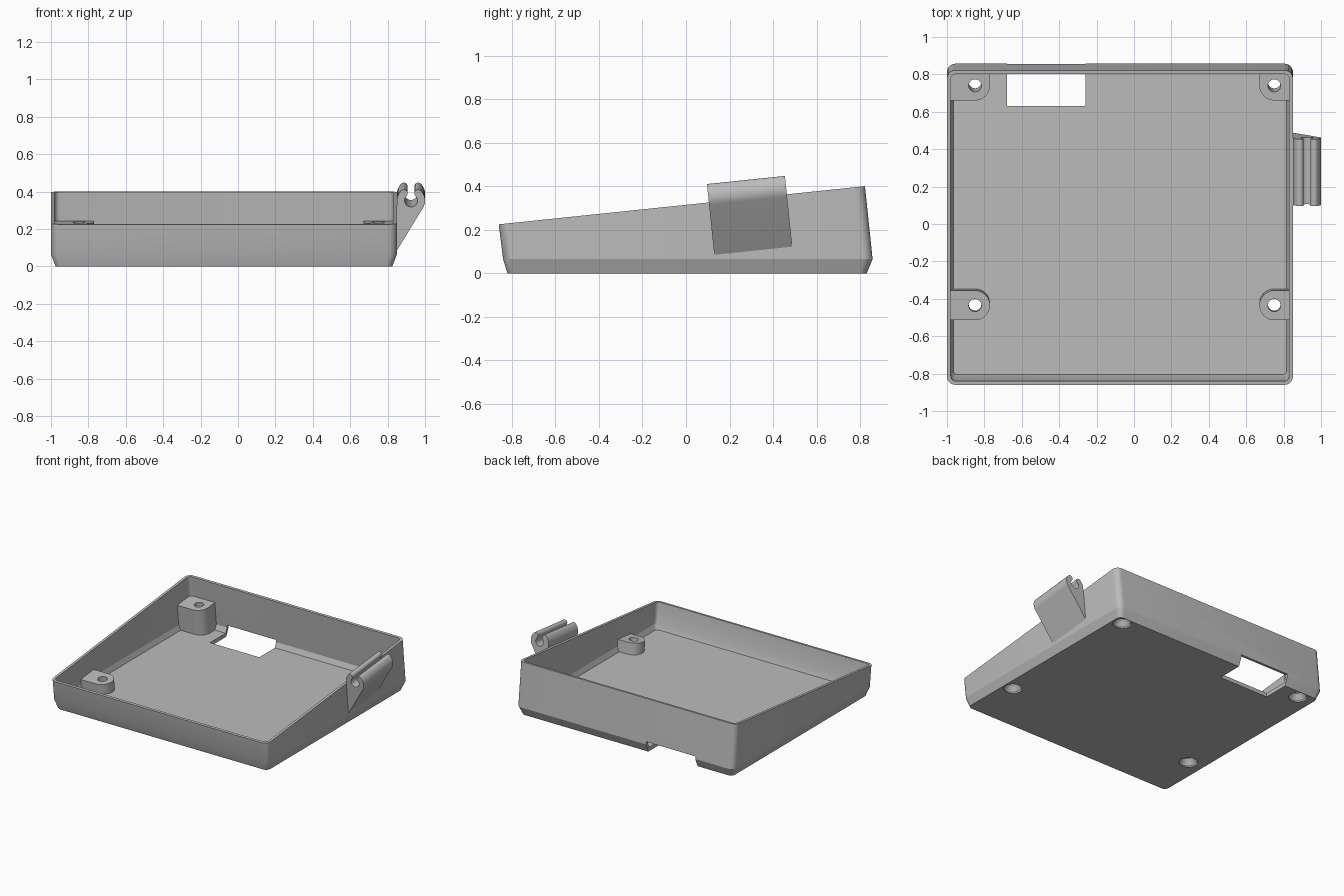
import bpy, bmesh, math
from mathutils import Matrix, Vector

TILT = math.atan(0.175 / 1.68)
MID_X = -0.075          # centre of the tray across its width

cube = bpy.data.objects.get("Cube")
if cube:
    bpy.data.objects.remove(cube, do_unlink=True)

grey = bpy.data.materials.new("plain grey")
grey.use_nodes = True
grey.diffuse_color = (0.5, 0.5, 0.5, 1)
grey.node_tree.nodes["Principled BSDF"].inputs["Base Color"].default_value = (0.5, 0.5, 0.5, 1)


def finish(name, bm, matrix=Matrix()):
    bm.transform(matrix)
    bmesh.ops.recalc_face_normals(bm, faces=bm.faces)
    mesh = bpy.data.meshes.new(name)
    bm.to_mesh(mesh)
    bm.free()
    mesh.materials.append(grey)
    obj = bpy.data.objects.new(name, mesh)
    bpy.context.collection.objects.link(obj)
    return obj


def tilted(x, y, z):
    return Matrix.Translation((x, y, z)) @ Matrix.Rotation(TILT, 4, 'X')


def loft(name, rings, matrix=Matrix()):
    """Closed solid through matching rings of points, capped at both ends."""
    bm = bmesh.new()
    loops = [[bm.verts.new(p) for p in ring] for ring in rings]
    n = len(loops[0])
    for a, b in zip(loops, loops[1:]):
        for i in range(n):
            j = (i + 1) % n
            bm.faces.new((a[i], a[j], b[j], b[i]))
    bm.faces.new(loops[0])
    bm.faces.new(loops[-1])
    return finish(name, bm, matrix)


def arc(cx, cy, r, start, end, steps):
    angles = [math.radians(start + (end - start) * i / steps) for i in range(steps + 1)]
    return [(cx + r * math.cos(a), cy + r * math.sin(a)) for a in angles]


def rounded_ring(half, y0, y1, r, height):
    pts = []
    for sx, y, start in ((1, y1 - r, 0), (-1, y1 - r, 90), (-1, y0 + r, 180), (1, y0 + r, 270)):
        pts += arc(MID_X + sx * (half - r), y, r, start, start + 90, 6)
    return [(x, y, height(y)) for x, y in pts]


def cut(obj, cutter):
    mod = obj.modifiers.new("cut", 'BOOLEAN')
    mod.operation = 'DIFFERENCE'
    mod.solver = 'EXACT'
    mod.object = cutter
    bpy.context.view_layer.objects.active = obj
    bpy.ops.object.modifier_apply(modifier=mod.name)


def rim(y):
    return 0.225 + (y + 0.86) * math.tan(TILT)


# Tray: outer skin up to the sloping rim, then down the inside to the floor
tray = loft("tray", [
    rounded_ring(0.90, -0.82, 0.83, 0.035, lambda y: 0),
    rounded_ring(0.925, -0.84, 0.857, 0.045, lambda y: 0.065),
    rounded_ring(0.925, -0.86, 0.822, 0.045, rim),
    rounded_ring(0.905, -0.84, 0.802, 0.028, rim),
    rounded_ring(0.905, -0.82, 0.837, 0.028, lambda y: 0.068),
    rounded_ring(0.89, -0.805, 0.82, 0.02, lambda y: 0.03),
])

# Cable opening through the floor and the foot of the back wall
bm = bmesh.new()
bmesh.ops.create_cube(bm, size=1)
opening = finish("opening_cutter", bm,
                 Matrix.Translation((-0.47, 0.78, 0.0)) @ Matrix.Diagonal((0.42, 0.3, 0.17, 1)))
cut(tray, opening)
cutters = [opening]
parts = [tray]


def screw_cutter(matrix):
    profile = [(0.065, -0.03), (0.065, 0.015), (0.034, 0.055), (0.034, 0.4)]
    rings = [[(x, y, z) for x, y in arc(0, 0, r, 0, 360, 24)[:-1]] for r, z in profile]
    return loft("screw_cutter", rings, matrix)


# Four screw posts, rounded on the inner side and merged with the walls
R = 0.08
for row, y, top in (("back", 0.74, 0.235), ("front", -0.435, 0.112)):
    for side, sx in (("left", 1), ("right", -1)):
        x = MID_X + 0.025 + sx * 0.8
        reach = abs(MID_X + sx * 0.907 - x)
        outline = [(reach, -R)] + arc(0, 0, R, 270, 180, 8)
        if row == "back":
            outline += [(-R, 0.079), (reach - 0.02, 0.079), (reach, 0.059)]
        else:
            outline += arc(0, 0, R, 180, 90, 8)[1:] + [(reach, R)]
        depth = (top - 0.025) / math.cos(TILT)
        rings = [[(sx * u, v, z) for u, v in outline] for z in (-depth, 0)]
        post = loft(f"{row}_{side}_screw_post", rings, tilted(x, y, top))
        cutter = screw_cutter(tilted(x, y + top * math.tan(TILT), 0))
        cut(tray, cutter)
        cut(post, cutter)
        cutters.append(cutter)
        parts.append(post)

# Pen clip: slotted ring with rounded lips on a wedge-shaped bracket
cx, cz, outer, inner = 0.925, 0.268, 0.075, 0.034
mean, lip = (outer + inner) / 2, (outer - inner) / 2
right_lip = (cx + mean * math.cos(math.pi / 4), cz + mean * math.sin(math.pi / 4))
left_lip = (2 * cx - right_lip[0], right_lip[1])
profile = [(0.842, 0), (0.85, 0)]
profile += arc(cx, cz, outer, -30, 45, 10)
profile += arc(*right_lip, lip, 45, 225, 10)[1:]
profile += arc(cx, cz, inner, 45, -225, 24)[1:]
profile += arc(*left_lip, lip, -45, 135, 10)[1:]
profile += arc(cx, cz, outer, 135, 180, 6)[1:]
profile += [(0.85, 0.225), (0.842, 0.215)]
parts.append(loft("pen_clip", [[(x, y, z) for x, z in profile] for y in (0, 0.36)],
                  tilted(0, 0.13, 0.085)))

for cutter in cutters:
    bpy.data.objects.remove(cutter, do_unlink=True)

# Smooth the curved surfaces, keep the edges sharp
bpy.ops.object.select_all(action='DESELECT')
for part in parts:
    part.select_set(True)
bpy.context.view_layer.objects.active = tray
bpy.ops.object.shade_smooth_by_angle(angle=math.radians(20))
